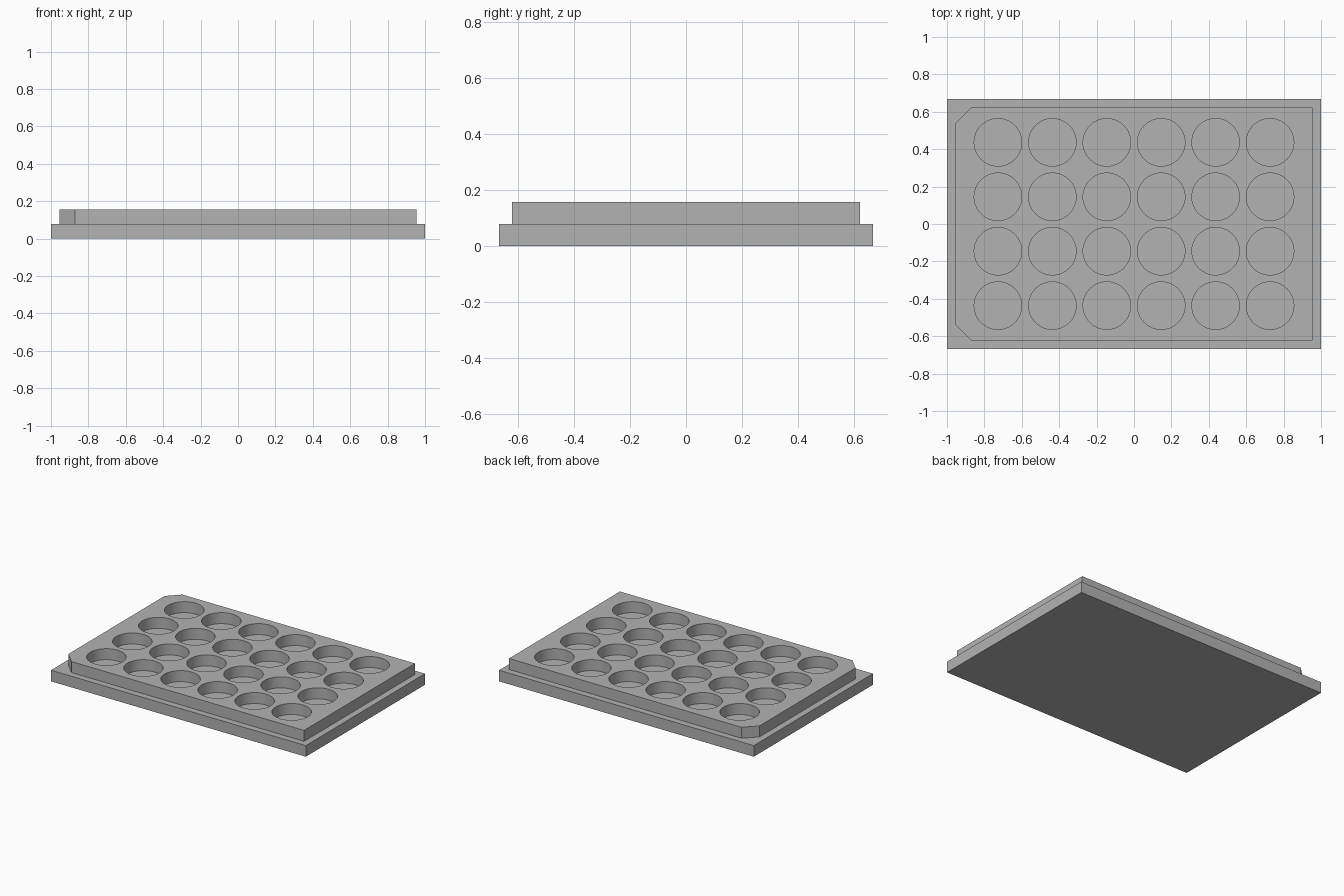
import bpy, bmesh
from mathutils import Matrix

if "Cube" in bpy.data.objects:
    bpy.data.objects.remove(bpy.data.objects["Cube"], do_unlink=True)

STEP, TOP = 0.079, 0.157        # heights of the step and the upper face
PITCH, RADIUS = 0.291, 0.127    # well spacing and size

grey = bpy.data.materials.new("plate grey")
grey.use_nodes = True
colour = (0.45, 0.45, 0.45, 1)
grey.diffuse_color = colour
grey.node_tree.nodes["Principled BSDF"].inputs["Base Color"].default_value = colour


def make_object(name, bm):
    mesh = bpy.data.meshes.new(name)
    bmesh.ops.recalc_face_normals(bm, faces=bm.faces)
    bm.to_mesh(mesh)
    bm.free()
    mesh.materials.append(grey)
    obj = bpy.data.objects.new(name, mesh)
    bpy.context.collection.objects.link(obj)
    return obj


def prism(name, outline, z0, z1):
    bm = bmesh.new()
    face = bm.faces.new([bm.verts.new((x, y, z0)) for x, y in outline])
    side = bmesh.ops.extrude_face_region(bm, geom=[face])["geom"]
    verts = [v for v in side if isinstance(v, bmesh.types.BMVert)]
    bmesh.ops.translate(bm, verts=verts, vec=(0, 0, z1 - z0))
    if not face.is_valid or len(bm.faces) < len(outline) + 2:
        bm.faces.new([v for v in bm.verts if v.co.z == z0])
    return make_object(name, bm)


# Flat skirt
bx, by = 1.0, 0.668
prism("base_skirt", [(-bx, -by), (bx, -by), (bx, by), (-bx, by)], 0, STEP)

# Upper block with two clipped corners on the right-hand end
ux, uy, cut = 0.954, 0.622, 0.083
block = prism("well_block", [(-ux + cut, -uy), (ux, -uy), (ux, uy),
                             (-ux + cut, uy), (-ux, uy - cut), (-ux, -uy + cut)], STEP, TOP)

# Six by four grid of round wells, open down to the skirt
bm = bmesh.new()
for i in range(6):
    for j in range(4):
        centre = ((i - 2.5) * PITCH, (j - 1.5) * PITCH, (STEP + TOP) / 2)
        bmesh.ops.create_cone(bm, cap_ends=True, segments=64, radius1=RADIUS,
                              radius2=RADIUS, depth=0.2, matrix=Matrix.Translation(centre))
cutter = make_object("well_cutter", bm)
cutter.hide_render = True

boolean = block.modifiers.new("wells", "BOOLEAN")
boolean.operation = "DIFFERENCE"
boolean.solver = "EXACT"
boolean.object = cutter
bpy.ops.object.select_all(action="DESELECT")
bpy.context.view_layer.objects.active = block
block.select_set(True)
bpy.ops.object.modifier_apply(modifier=boolean.name)
bpy.data.objects.remove(cutter, do_unlink=True)
bpy.ops.object.shade_smooth_by_angle()
